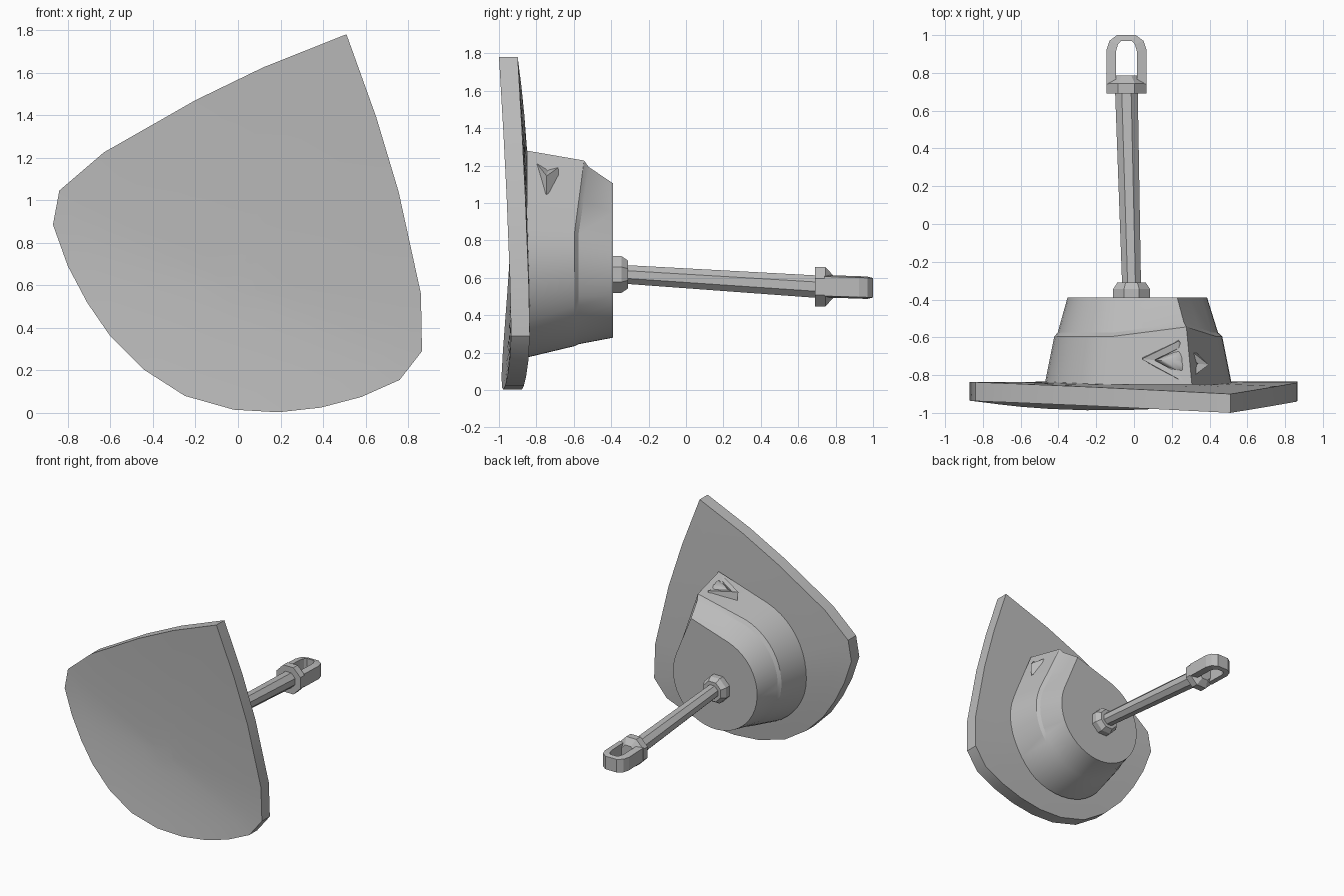
import bpy, bmesh, math
from mathutils import Vector

if "Cube" in bpy.data.objects:
    bpy.data.objects.remove(bpy.data.objects["Cube"])

GREY = (0.5, 0.5, 0.5, 1)
mat = bpy.data.materials.new("plain grey")
mat.use_nodes = True
mat.diffuse_color = GREY
mat.node_tree.nodes["Principled BSDF"].inputs["Base Color"].default_value = GREY


def finish(name, bm, smooth=0):
    bmesh.ops.recalc_face_normals(bm, faces=bm.faces)
    me = bpy.data.meshes.new(name)
    bm.to_mesh(me)
    bm.free()
    ob = bpy.data.objects.new(name, me)
    bpy.context.collection.objects.link(ob)
    me.materials.append(mat)
    if smooth:
        bpy.ops.object.select_all(action='DESELECT')
        bpy.context.view_layer.objects.active = ob
        ob.select_set(True)
        bpy.ops.object.shade_smooth_by_angle(angle=math.radians(smooth))
    return ob


def loft(name, rings, smooth=0, cap=True, closed=False):
    """Skin matching rings of points, optionally capping or joining the ends."""
    bm = bmesh.new()
    vs = [[bm.verts.new(p) for p in ring] for ring in rings]
    n = len(vs[0])
    pairs = list(zip(vs, vs[1:])) + ([(vs[-1], vs[0])] if closed else [])
    for a, b in pairs:
        for i in range(n):
            j = (i + 1) % n
            bm.faces.new((a[i], a[j], b[j], b[i]))
    if cap and not closed:
        bm.faces.new(vs[0])
        bm.faces.new(vs[-1])
    return finish(name, bm, smooth)


# Curved shield plate: outline bent along a tilted axis, skinned front and back
outline = [(.51, 1.78), (.65, 1.39), (.755, 1.04), (.86, .56), (.865, .29),
           (.76, .155), (.58, .075), (.39, .025), (.19, .003), (-.02, .015),
           (-.25, .08), (-.445, .205), (-.60, .36), (-.71, .52), (-.80, .69),
           (-.87, .885), (-.84, 1.045), (-.63, 1.225), (-.2, 1.47), (.12, 1.625)]
mid = Vector((0, .6))


def bend(p):
    s = (p.x - mid.x) * .33 + (p.y - mid.y) * .94
    return -.935 - (.065 * (s / 1.28) ** 1.5 if s > 0 else .055 * (-s / .6) ** 1.5)


def plate_ring(k, thick):
    pts = [mid.lerp(Vector(p), k) for p in outline]
    return [(p.x, bend(p) + thick, p.y) for p in pts]


scales = [.1, .25, .4, .55, .7, .85, 1]
loft("shield_plate", [plate_ring(k, 0) for k in scales]
     + [plate_ring(k, .1) for k in reversed(scales)], smooth=35)

# Teardrop housing: round section drawn out to a corner towards the plate tip
LEAN, SPREAD, REACH = math.radians(65), math.radians(42.5), 1.357


def teardrop(y, r, cx, cz, rise=0):
    steps = 36
    ring = []
    for i in range(steps + 1):
        a = LEAN + SPREAD + (2 * math.pi - 2 * SPREAD) * i / steps
        ring.append(Vector((cx + r * math.cos(a), y, cz + r * math.sin(a))))
    tip = Vector((cx + r * REACH * math.cos(LEAN), y + rise,
                  cz + r * REACH * math.sin(LEAN)))
    return ring + [ring[-1].lerp(tip, .5), tip, tip.lerp(ring[0], .5)]


loft("housing", [teardrop(-.85, .496, .022, .67), teardrop(-.595, .445, .022, .68, .05),
                 teardrop(-.575, .425, .02, .67, .055), teardrop(-.39, .37, .017, .65)],
     smooth=25)

# Lens mount on the housing corner: diamond frame with a sunken middle
rim = [Vector(p) for p in ((.04, -.715, 1.24), (.235, -.62, 1.235),
                           (.395, -.745, 1.145), (.27, -.84, 1.265))]
base = [Vector(p) for p in ((.05, -.7, 1.1), (.235, -.585, 1.16),
                            (.39, -.745, 1.045), (.27, -.85, 1.1))]
heart = sum(rim, Vector()) / 4
out = Vector((.35, .12, .93)).normalized()
loft("lens_frame", [base, rim, [p.lerp(heart, .35) for p in rim],
                    [p.lerp(heart, .42) - out * .04 for p in rim]])

# Domed lens, diamond at its foot and rounding to a crown
dome = []
for t in (0, .25, .5, .75, .95):
    ang = t * math.pi / 2
    dome.append([heart + (p - heart) * .6 * math.cos(ang)
                 + out * (.055 * math.sin(ang) - .025) for p in rim])
loft("lens", dome, smooth=60)


# Rod and collars, eight-sided and running backwards with a slight droop
def octagon(y, r, x, z):
    R = r / math.cos(math.pi / 8)
    return [(x + R * math.cos((i + .5) * math.pi / 4), y,
             z + R * math.sin((i + .5) * math.pi / 4)) for i in range(8)]


def lathe(name, x, z, profile):
    loft(name, [octagon(y, r, x, z) for y, r in profile])


lathe("root_collar", -.013, .618, [(-.4, .098), (-.345, .098), (-.31, .075)])
loft("rod", [octagon(-.32, .05, -.013, .618), octagon(.7, .06, -.04, .553)])
lathe("end_collar", -.04, .553, [(.69, .106), (.745, .106), (.787, .06)])

# End loop: flat band swept around a squared-off U
path = [((.105, .74), (.055, .74)), ((.105, .925), (.055, .915)),
        ((.09, .97), (.045, .95)), ((.05, 1), (.03, .968))]
path += [tuple((-x, y) for x, y in pair) for pair in reversed(path)]
band = []
for (xo, yo), (xi, yi) in path:
    zo, zi = .555 - (yo - .74) * .03, .06
    band.append([(xo - .04, yo, zo - zi + .008), (xo - .04, yo, zo + zi - .008),
                 (xi - .04, yi, zo + zi), (xi - .04, yi, zo - zi)])
loft("end_loop", band)
